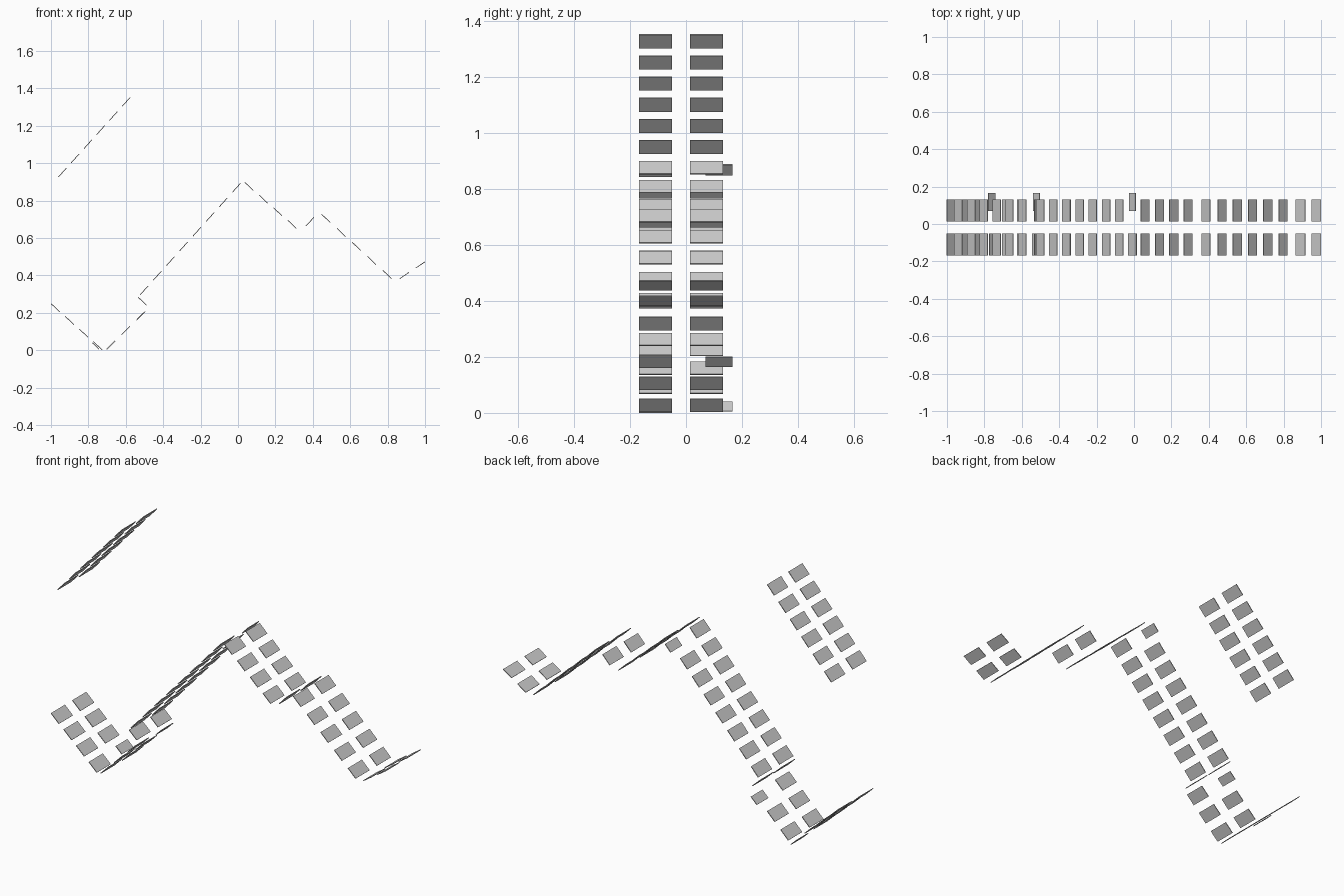
import bpy, bmesh, math
from mathutils import Matrix

if "Cube" in bpy.data.objects:
    bpy.data.objects.remove(bpy.data.objects["Cube"])

THICK = 0.004
COLUMNS = (-0.109, 0.073)      # y centres of the two panel columns
SMALL_Y = 0.118                # y centre of the small panels


def add_panel(bm, x, y, z, angle, length, width):
    """Thin box lying along a roof slope."""
    m = (Matrix.Translation((x, y, z)) @ Matrix.Rotation(-angle, 4, 'Y')
         @ Matrix.Diagonal((length, width, THICK, 1)))
    bmesh.ops.create_cube(bm, size=1, matrix=m)


def slope(name, first, last, rows, span, small=None):
    """Row pairs of skylights between two row centres; span = panel (dx, dz).
    small = (x, z): the last row's rear panel is a small one at that place."""
    bm = bmesh.new()
    angle = math.atan2(span[1], span[0])
    length = math.hypot(*span)
    for i in range(rows):
        t = i / max(rows - 1, 1)
        x = first[0] + (last[0] - first[0]) * t
        z = first[1] + (last[1] - first[1]) * t
        for y in COLUMNS:
            if small and i == rows - 1 and y > 0:
                add_panel(bm, small[0], SMALL_Y, small[1], angle, 0.050, 0.098)
            else:
                add_panel(bm, x, y, z, angle, length, 0.118)
    mesh = bpy.data.meshes.new(name)
    bm.to_mesh(mesh)
    bm.free()
    bpy.context.collection.objects.link(bpy.data.objects.new(name, mesh))


# Detached upper slope
slope("upper_skylights", (-0.939, 0.950), (-0.598, 1.328), 6, (0.043, 0.048))
# Left valley
slope("left_skylights_falling", (-0.976, 0.227), (-0.750, 0.024), 4,
      (0.048, 0.045), small=(-0.761, 0.023))
slope("left_skylights_rising", (-0.680, 0.027), (-0.520, 0.184), 3,
      (0.046, 0.046), small=(-0.522, 0.183))
slope("left_step_skylights", (-0.511, 0.262), (-0.511, 0.262), 1, (0.046, -0.043)) 
# Main ridge
slope("main_skylights_rising", (-0.502, 0.320), (-0.008, 0.869), 8,
      (0.043, 0.048), small=(-0.008, 0.869))
slope("main_skylights_falling", (0.059, 0.876), (0.289, 0.673), 4, (0.046, -0.044))
# Right dormer and lower roof
slope("dormer_skylights_rising", (0.385, 0.688), (0.385, 0.688), 1, (0.044, 0.047))
slope("lower_skylights_falling", (0.470, 0.705), (0.797, 0.405), 5, (0.046, -0.045))
slope("right_end_skylights", (0.890, 0.400), (0.975, 0.456), 2, (0.050, 0.034))

# The first left slope falls to the right: turn its panels by mirroring the span
ob = bpy.data.objects["left_skylights_falling"]
bpy.data.objects.remove(ob)
slope("left_skylights_falling", (-0.976, 0.227), (-0.750, 0.024), 4,
      (0.048, -0.045), small=(-0.761, 0.023))
